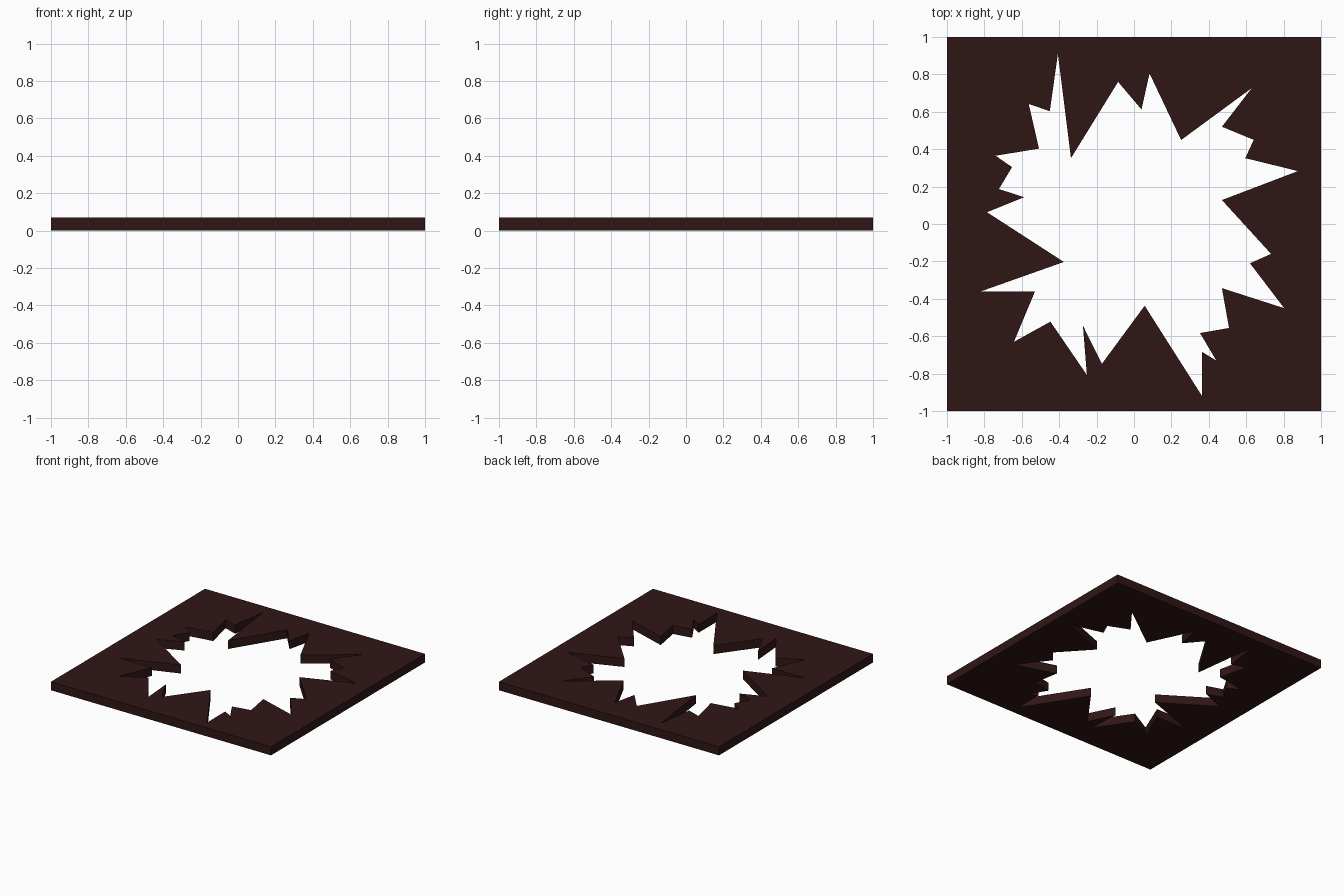
import bpy, bmesh

if "Cube" in bpy.data.objects:
    bpy.data.objects.remove(bpy.data.objects["Cube"])

THICKNESS = 0.07

# Square outline and jagged opening, clockwise from the tall upper-left spike
outer = [(-1, -1), (1, -1), (1, 1), (-1, 1)]
opening = [
    (-0.407, 0.91), (-0.337, 0.352), (-0.085, 0.76), (0.04, 0.612), (0.083, 0.805),
    (0.252, 0.449), (0.63, 0.727), (0.47, 0.52), (0.64, 0.45), (0.595, 0.352),
    (0.877, 0.283), (0.47, 0.128), (0.733, -0.16), (0.62, -0.21), (0.803, -0.45),
    (0.47, -0.343), (0.508, -0.556), (0.353, -0.583), (0.44, -0.73), (0.364, -0.684),
    (0.364, -0.92), (0.057, -0.437), (-0.172, -0.748), (-0.273, -0.543), (-0.252, -0.807),
    (-0.447, -0.522), (-0.642, -0.63), (-0.53, -0.362), (-0.824, -0.362), (-0.375, -0.203),
    (-0.786, 0.063), (-0.588, 0.143), (-0.722, 0.187), (-0.652, 0.304), (-0.74, 0.365),
    (-0.508, 0.403), (-0.563, 0.642), (-0.45, 0.603),
]


def add_loop(bm, points):
    verts = [bm.verts.new((x, y, 0)) for x, y in points]
    return [bm.edges.new((a, b)) for a, b in zip(verts, verts[1:] + verts[:1])]


# Flat panel with the opening, thickened upwards
bm = bmesh.new()
edges = add_loop(bm, outer) + add_loop(bm, opening)
bmesh.ops.triangle_fill(bm, edges=edges, use_beauty=True, use_dissolve=False)
result = bmesh.ops.extrude_face_region(bm, geom=bm.faces[:], use_keep_orig=True)
top = [g for g in result["geom"] if isinstance(g, bmesh.types.BMVert)]
bmesh.ops.translate(bm, verts=top, vec=(0, 0, THICKNESS))
bmesh.ops.recalc_face_normals(bm, faces=bm.faces[:])

mesh = bpy.data.meshes.new("broken_panel")
bm.to_mesh(mesh)
bm.free()
panel = bpy.data.objects.new("broken_panel", mesh)
bpy.context.collection.objects.link(panel)

# Dark brown surface
mat = bpy.data.materials.new("dark_brown")
mat.diffuse_color = (0.03, 0.008, 0.008, 1)
mat.use_nodes = True
mat.node_tree.nodes["Principled BSDF"].inputs["Base Color"].default_value = mat.diffuse_color
mesh.materials.append(mat)
